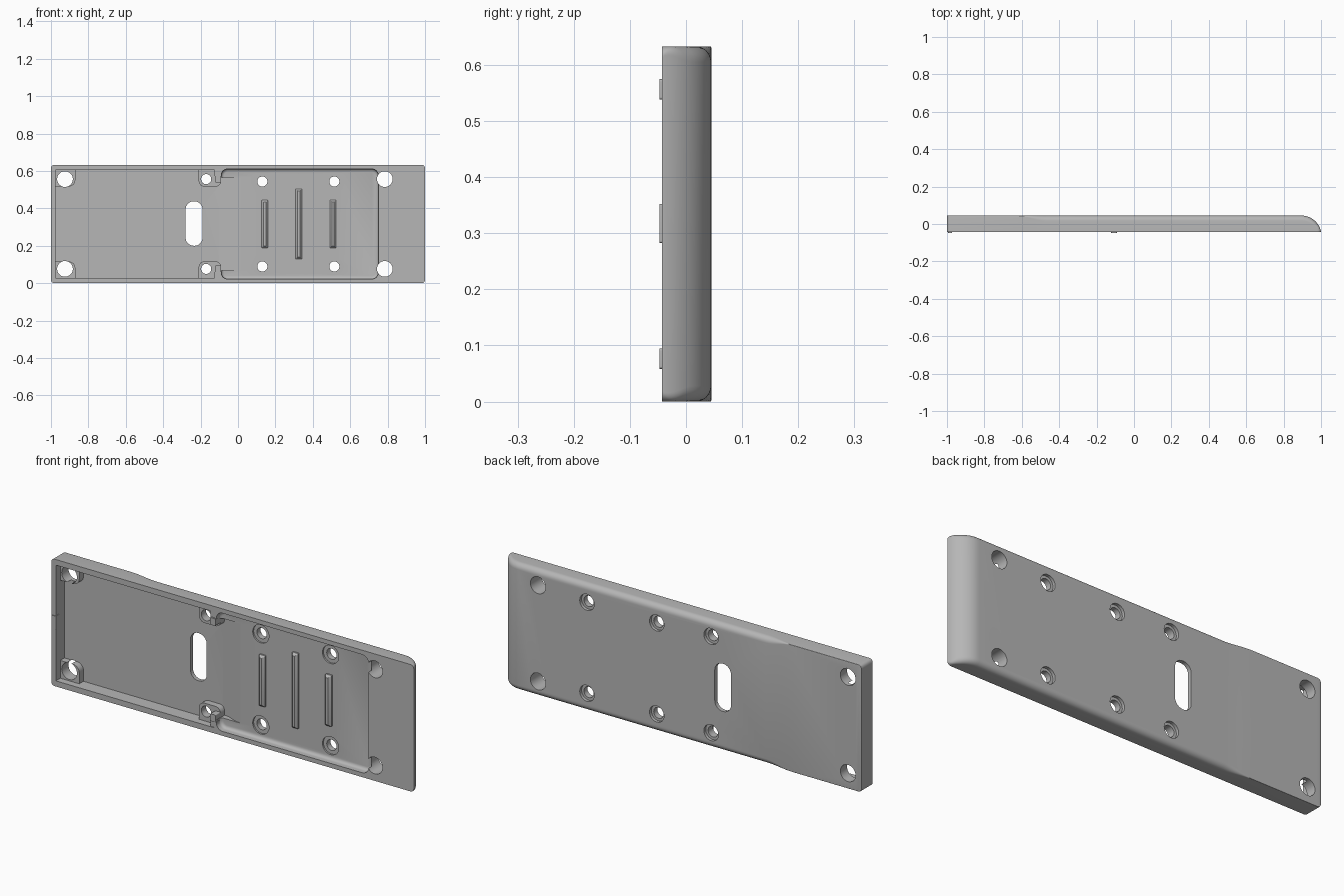
import bpy, bmesh
from math import sin, cos, pi, sqrt

if "Cube" in bpy.data.objects:
    bpy.data.objects.remove(bpy.data.objects["Cube"])

FRONT, BACK, H = -0.043, 0.045, 0.633
MID = H / 2
DEEP, SHELF, POST = 0.025, -0.006, -0.008   # floor levels along y

grey = bpy.data.materials.new("warm_grey_plastic")
grey.use_nodes = True
grey.diffuse_color = (0.47, 0.47, 0.47, 1)
grey.node_tree.nodes["Principled BSDF"].inputs["Base Color"].default_value = grey.diffuse_color


def finish(name, bm):
    bmesh.ops.recalc_face_normals(bm, faces=bm.faces)
    mesh = bpy.data.meshes.new(name)
    bm.to_mesh(mesh)
    bm.free()
    mesh.materials.append(grey)
    obj = bpy.data.objects.new(name, mesh)
    bpy.context.collection.objects.link(obj)
    return obj


def loft(name, sections):
    bm = bmesh.new()
    rings = [[bm.verts.new(p) for p in s] for s in sections]
    n = len(rings[0])
    for a, b in zip(rings, rings[1:]):
        for i in range(n):
            bm.faces.new((a[i], a[(i + 1) % n], b[(i + 1) % n], b[i]))
    bm.faces.new(rings[0])
    bm.faces.new(rings[-1])
    return finish(name, bm)


def rounded(x0, x1, z0, z1, radii, steps=8):
    """Outline in x and z; radii go round from lower left, anticlockwise."""
    corners = [(x0, z0, 1, 1), (x1, z0, -1, 1), (x1, z1, -1, -1), (x0, z1, 1, -1)]
    pts = []
    for k, ((x, z, sx, sz), r) in enumerate(zip(corners, radii)):
        if r == 0:
            pts.append((x, z))
            continue
        for i in range(steps + 1):
            a = pi + k * pi / 2 + i * pi / 2 / steps
            pts.append((x + sx * r + r * cos(a), z + sz * r + r * sin(a)))
    return pts


def prism(name, pts, y0, y1):
    return loft(name, [[(x, y, z) for x, z in pts] for y in (y0, y1)])


def disc(name, x, z, r, y0, y1):
    return prism(name, rounded(x - r, x + r, z - r, z + r, [r * 0.999] * 4), y0, y1)


def apply(tool, operation):
    mod = base.modifiers.new(operation, "BOOLEAN")
    mod.operation, mod.solver, mod.object = operation, "EXACT", tool
    bpy.context.view_layer.objects.active = base
    bpy.ops.object.modifier_apply(modifier=mod.name)
    bpy.data.objects.remove(tool)


def cut(tool):
    apply(tool, "DIFFERENCE")


def add(tool):
    apply(tool, "UNION")


# Tray body: lofted along x, with soft back edges and a curved nose
def section(x):
    back = BACK
    if x > 0.895:
        back = max(BACK - 0.107 + sqrt(max(0.107 ** 2 - (x - 0.895) ** 2, 0)), FRONT + 0.002)
    t = min(max((x + 0.62) / 0.15, 0), 1)
    r = 0.002 + 0.026 * t * t * (3 - 2 * t)
    r = min(r, (back - FRONT) * 0.6)
    edge, c = 1 - abs(x), 0.018
    inset = c - sqrt(max(c * c - (c - edge) ** 2, 0)) if edge < c else 0
    z0, z1 = inset, H - inset
    arc = [i * pi / 12 for i in range(7)]
    pts = [(x, FRONT, z1), (x, FRONT, z0)]
    pts += [(x, back - r + r * sin(a), z0 + r - r * cos(a)) for a in arc]
    pts += [(x, back - r + r * cos(a), z1 - r + r * sin(a)) for a in arc]
    return pts


xs = [-1, -0.998, -0.994, -0.988, -0.982] + [-0.62 + 0.015 * i for i in range(11)]
xs += [0.895 + 0.105 * sin(i * pi / 28) for i in range(15)]
base = loft("tray_body", [section(x) for x in xs])

# Shallow pocket with a filleted floor
levels = [(0, FRONT - 0.02), (0, SHELF - 0.016)]
levels += [(0.016 * (1 - cos(a)), SHELF - 0.016 * (1 - sin(a))) for a in (pi / 8, pi / 4, 3 * pi / 8, pi / 2)]
cut(loft("shallow_pocket", [
    [(x, y, z) for x, z in rounded(-0.09 + d, 0.75 - d, 0.022 + d, H - 0.022 - d, [0.035 - d] * 4)]
    for d, y in levels]))

# Deep pocket, then the ramp that joins it to the shallow one
cut(prism("deep_pocket", rounded(-0.975, -0.1, 0.028, H - 0.028, [0] * 4), FRONT - 0.02, DEEP))
ramp = [(-0.2, FRONT - 0.02), (0.02, FRONT - 0.02), (0.02, SHELF), (-0.015, SHELF + 0.005),
        (-0.065, DEEP - 0.005), (-0.1, DEEP), (-0.2, DEEP)]
cut(loft("ramp_cut", [[(x, y, MID + s * 0.248) for x, y in ramp] for s in (-1, 1)]))

# Screw posts and locating tabs, mirrored about the long axis
for s in (-1, 1):
    def mirrored(pts):
        return [(x, MID + s * z) for x, z in pts]

    add(prism("corner_post", mirrored(rounded(-0.99, -0.87, 0.2, 0.3, [0, 0.035, 0, 0])), POST, DEEP + 0.01))
    add(prism("middle_post", mirrored(rounded(-0.21, -0.09, 0.2, 0.3, [0.03, 0.03, 0, 0])), POST, DEEP + 0.01))
    add(prism("post_shoulder", mirrored(rounded(-0.125, -0.088, 0.256, 0.3, [0] * 4)), FRONT + 0.004, DEEP + 0.01))
    add(prism("locating_tab", mirrored(rounded(-0.122, -0.092, 0.222, 0.258, [0.004] * 4)), -0.047, POST + 0.012))

# Clip on the short wall
add(prism("end_clip", rounded(-0.994, -0.972, 0.283, 0.352, [0.003] * 4), -0.047, -0.02))

# Tapered ribs on the shallow floor
for x, half in ((0.143, 0.128), (0.325, 0.188), (0.508, 0.128)):
    rib = [[(px, y, pz) for px, pz in rounded(x - w, x + w, MID - half + 0.017 - w, MID + half - 0.017 + w, [w * 0.2] * 4, 3)]
           for w, y in ((0.017, SHELF + 0.01), (0.017, SHELF - 0.008), (0.006, SHELF - 0.02))]
    add(loft("rib", rib))

# Cable slot
cut(prism("cable_slot", rounded(-0.28, -0.19, 0.2, 0.438, [0.043] * 4), -0.1, 0.1))

# Mounting holes, and screw holes with counterbores
for s in (-1, 1):
    for x in (-0.925, 0.785):
        cut(disc("mounting_hole", x, MID + s * 0.24, 0.042, -0.1, 0.1))
    for x, dz in ((-0.17, 0.24), (0.13, 0.227), (0.515, 0.227)):
        z = MID + s * dz
        cut(disc("screw_hole", x, z, 0.027, -0.1, 0.1))
        cut(disc("back_counterbore", x, z, 0.04, 0.03, 0.1))
        if x > 0:
            cut(disc("front_counterbore", x, z, 0.045, -0.03, SHELF + 0.008))

# Smooth the curves, keep the edges sharp
bpy.ops.object.select_all(action="DESELECT")
base.select_set(True)
bpy.context.view_layer.objects.active = base
bpy.ops.object.shade_smooth_by_angle(angle=pi / 6)
